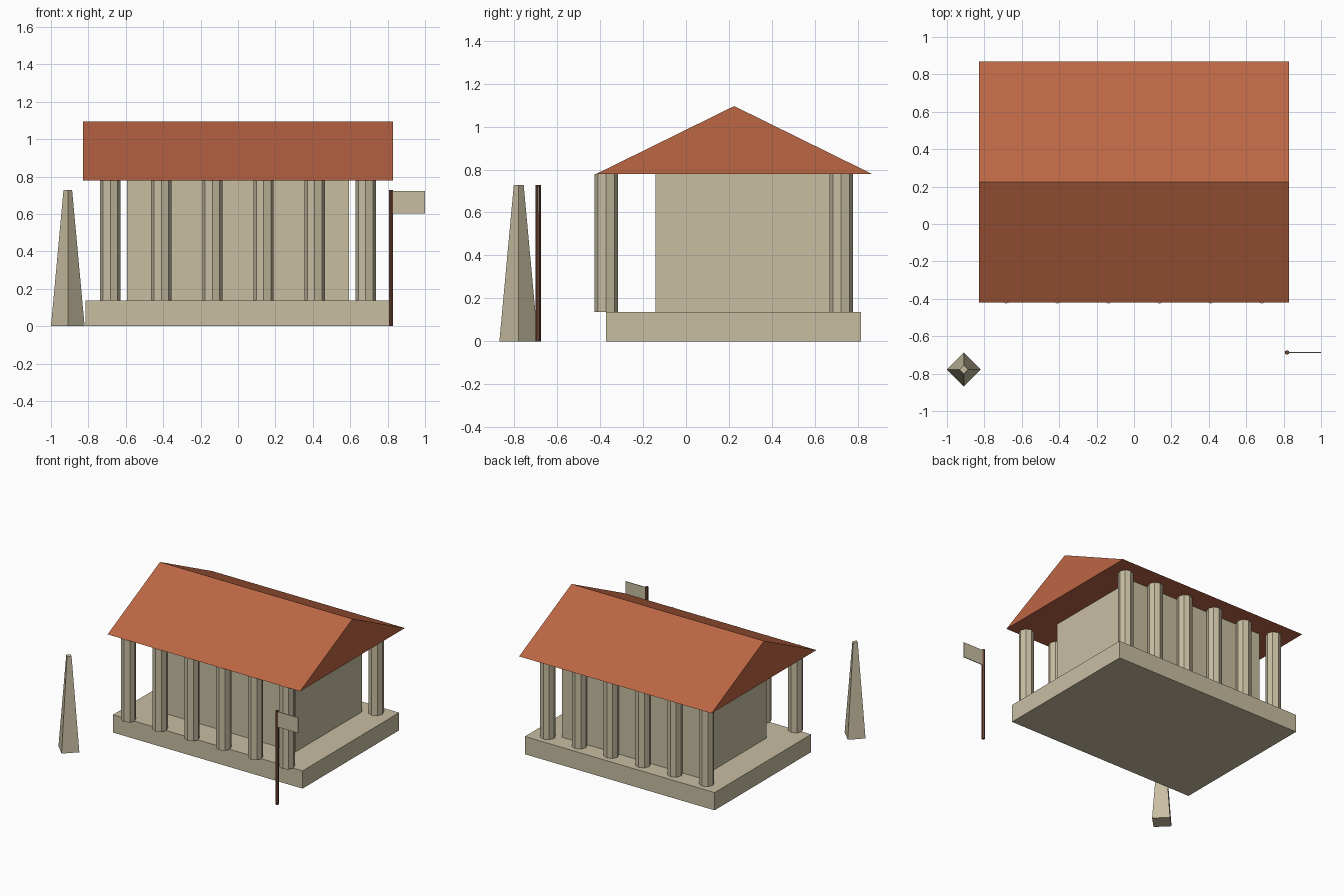
import bpy, bmesh, math
from mathutils import Matrix

if "Cube" in bpy.data.objects:
    bpy.data.objects.remove(bpy.data.objects["Cube"])


def material(name, srgb):
    lin = [((c / 255 + 0.055) / 1.055) ** 2.4 for c in srgb]
    m = bpy.data.materials.new(name)
    m.diffuse_color = (*lin, 1)
    m.use_nodes = True
    m.node_tree.nodes["Principled BSDF"].inputs["Base Color"].default_value = m.diffuse_color
    return m


stone = material("pale_stone", (200, 190, 162))
tile = material("terracotta", (188, 102, 68))
wood = material("dark_wood", (105, 68, 52))


def finish(name, bm, mat):
    bmesh.ops.recalc_face_normals(bm, faces=bm.faces)
    mesh = bpy.data.meshes.new(name)
    bm.to_mesh(mesh)
    bm.free()
    mesh.materials.append(mat)
    obj = bpy.data.objects.new(name, mesh)
    bpy.context.collection.objects.link(obj)
    return obj


def box(name, lo, hi, mat):
    bm = bmesh.new()
    size = [b - a for a, b in zip(lo, hi)]
    mid = [(a + b) / 2 for a, b in zip(lo, hi)]
    bmesh.ops.create_cube(bm, size=1, matrix=Matrix.Translation(mid) @ Matrix.Diagonal((*size, 1)))
    return finish(name, bm, mat)


def shaft(name, x, y, z0, z1, r0, r1, sides, mat, turn=0):
    bm = bmesh.new()
    place = Matrix.Translation((x, y, (z0 + z1) / 2)) @ Matrix.Rotation(turn, 4, 'Z')
    bmesh.ops.create_cone(bm, cap_ends=True, segments=sides, radius1=r0, radius2=r1,
                          depth=z1 - z0, matrix=place)
    return finish(name, bm, mat)


FLOOR, EAVES, RIDGE = 0.138, 0.778, 1.095

# Platform and inner hall
box("platform", (-0.816, -0.372, 0), (0.816, 0.814, FLOOR), stone)
box("hall", (-0.594, -0.143, FLOOR), (0.594, 0.675, EAVES), stone)

# Front and back rows of octagonal columns
for row, y in (("front", -0.371), ("back", 0.722)):
    for i in range(6):
        shaft(f"{row}_column_{i + 1}", -0.683 + i * 0.2732, y, FLOOR, EAVES, 0.0545, 0.0545, 8, stone)

# Gabled roof: triangular profile extruded along x
bm = bmesh.new()
profile = [(-0.42, EAVES), (0.868, EAVES), (0.224, RIDGE)]
gable = bm.faces.new([bm.verts.new((-0.828, y, z)) for y, z in profile])
ext = bmesh.ops.extrude_face_region(bm, geom=[gable], use_keep_orig=True)
bmesh.ops.translate(bm, vec=(1.656, 0, 0),
                    verts=[v for v in ext["geom"] if isinstance(v, bmesh.types.BMVert)])
finish("roof", bm, tile)

# Obelisk, its corners on the axes
shaft("obelisk", -0.91, -0.778, 0, 0.728, 0.09, 0.023, 4, stone)

# Flag pole and flag
shaft("flag_pole", 0.818, -0.687, 0, 0.728, 0.0125, 0.0125, 6, wood)
box("flag", (0.82, -0.69, 0.602), (1.0, -0.684, 0.722), stone)
